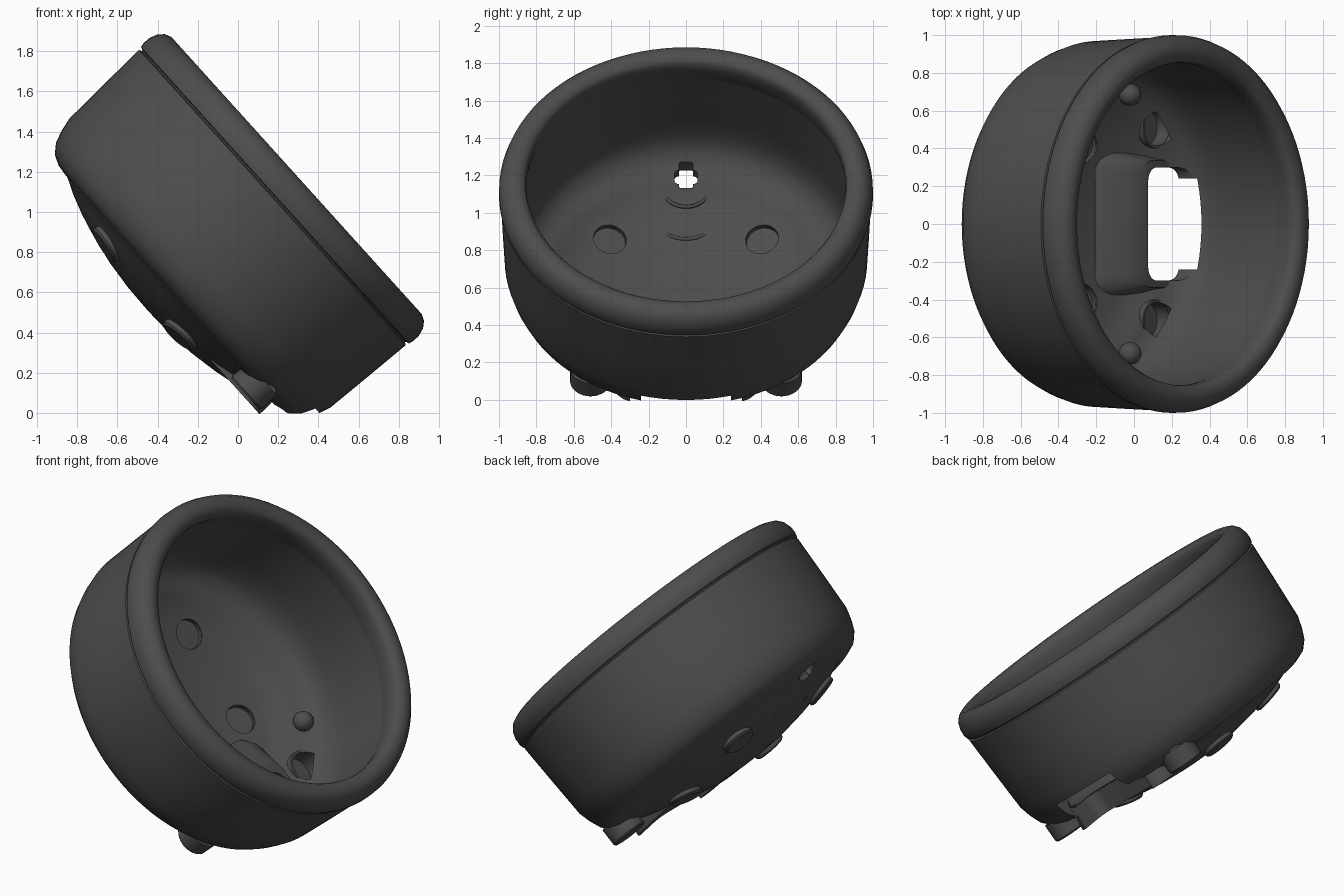
import bpy, bmesh, math
from mathutils import Matrix, Vector

if "Cube" in bpy.data.objects:
    bpy.data.objects.remove(bpy.data.objects["Cube"])

# Everything is modelled upright around local z, then tilted into place
TILT = Matrix.Translation((-0.456, 0, 0.505)) @ Matrix.Rotation(math.radians(47.9), 4, 'Y')
mat = bpy.data.materials.new("dark_grey")
mat.diffuse_color = (0.075, 0.075, 0.075, 1)
mat.use_nodes = True
mat.node_tree.nodes["Principled BSDF"].inputs["Base Color"].default_value = mat.diffuse_color


def finish(name, bm):
    bmesh.ops.remove_doubles(bm, verts=bm.verts, dist=1e-5)
    bmesh.ops.recalc_face_normals(bm, faces=bm.faces)
    me = bpy.data.meshes.new(name)
    bm.to_mesh(me)
    bm.free()
    ob = bpy.data.objects.new(name, me)
    bpy.context.collection.objects.link(ob)
    me.materials.append(mat)
    ob.matrix_world = TILT
    return ob


def revolve(name, profile, place=Matrix(), seg=96, closed=False):
    bm = bmesh.new()
    vs = [bm.verts.new((r, 0, z)) for r, z in profile]
    es = [bm.edges.new(p) for p in zip(vs, vs[1:])]
    if closed:
        es.append(bm.edges.new((vs[-1], vs[0])))
    bmesh.ops.spin(bm, geom=vs + es, cent=(0, 0, 0), axis=(0, 0, 1),
                   angle=2 * math.pi, steps=seg, use_duplicate=False)
    bm.transform(place)
    return finish(name, bm)


def rounded_rect(x0, x1, w, r, n=6):
    pts = []
    for i, (cx, cy) in enumerate([(x1 - r, w - r), (x0 + r, w - r),
                                  (x0 + r, r - w), (x1 - r, r - w)]):
        for k in range(n + 1):
            t = math.pi / 2 * (i + k / n)
            pts.append((cx + r * math.cos(t), cy + r * math.sin(t)))
    return pts


def loft(name, layers):
    # stacked outlines: (height, points)
    bm = bmesh.new()
    rings = [[bm.verts.new((x, y, z)) for x, y in pts] for z, pts in layers]
    n = len(rings[0])
    for a, b in zip(rings, rings[1:]):
        for i in range(n):
            bm.faces.new((a[i], a[(i + 1) % n], b[(i + 1) % n], b[i]))
    bm.faces.new(rings[0])
    bm.faces.new(rings[-1])
    return finish(name, bm)


def cut(target, cutters):
    for c in cutters:
        c.hide_render = True
        m = target.modifiers.new("cut", 'BOOLEAN')
        m.operation, m.solver, m.object = 'DIFFERENCE', 'EXACT', c
    bpy.context.view_layer.update()
    dg = bpy.context.evaluated_depsgraph_get()
    me = bpy.data.meshes.new_from_object(target.evaluated_get(dg))
    target.modifiers.clear()
    target.data = me


def rib(name, u, z, radius, a0, a1, thick):
    cu = bpy.data.curves.new(name, 'CURVE')
    cu.dimensions, cu.bevel_depth, cu.bevel_resolution = '3D', thick, 2
    cu.use_fill_caps = True
    sp = cu.splines.new('POLY')
    sp.points.add(16)
    for i, p in enumerate(sp.points):
        t = math.radians(a0 + (a1 - a0) * i / 16)
        p.co = (u + radius * math.cos(t), radius * math.sin(t), z, 1)
    ob = bpy.data.objects.new(name, cu)
    bpy.context.collection.objects.link(ob)
    cu.materials.append(mat)
    ob.matrix_world = TILT


# Bowl: outer side, rounded lower edge, domed base, then the inner surface
shell = revolve("bowl_shell", [
    (0, 0.008), (0.15, 0.012), (0.3, 0.027), (0.45, 0.055), (0.57, 0.085), (0.67, 0.118),
    (0.76, 0.155), (0.83, 0.162), (0.885, 0.185), (0.925, 0.23), (0.95, 0.29), (0.969, 0.36),
    (0.98, 0.6), (0.99, 0.845), (0.975, 0.852), (0.87, 0.852), (0.895, 0.5), (0.9, 0.4),
    (0.89, 0.32), (0.865, 0.265), (0.82, 0.225), (0.77, 0.2), (0.72, 0.18), (0.69, 0.15),
    (0.57, 0.112), (0.45, 0.082), (0.3, 0.054), (0.15, 0.04), (0, 0.036)])

# Rolled lip with a fine groove below it
revolve("rim_lip", [
    (0.87, 0.845), (0.975, 0.845), (0.978, 0.858), (0.994, 0.862), (1.0, 0.885), (0.999, 0.925),
    (0.986, 0.965), (0.962, 0.993), (0.93, 1.008), (0.895, 1.006), (0.868, 0.992),
    (0.857, 0.975), (0.853, 0.94), (0.86, 0.89)], closed=True)

PADS = [(u, s * 0.41) for u in (-0.38, 0.197) for s in (-1, 1)]
BOSSES = [(0.635, s * 0.51) for s in (-1, 1)]


def pad_place(u, v):
    # sits on the dome, leaning with its slope
    r = math.hypot(u, v)
    z = 0.088 if r > 0.5 else 0.058
    lean = Vector((-0.25 * u / r, -0.25 * v / r, 1)).to_track_quat('Z', 'Y')
    return Matrix.Translation((u, v, z)) @ lean.to_matrix().to_4x4()


# Surround of the lower opening
frame = loft("opening_frame", [(0.075, rounded_rect(0.29, 0.76, 0.38, 0.1)),
                               (0.125, rounded_rect(0.33, 0.76, 0.375, 0.1)),
                               (0.185, rounded_rect(0.46, 0.76, 0.345, 0.08)),
                               (0.21, rounded_rect(0.505, 0.76, 0.335, 0.08))])

# Cutters
slot = loft("slot_cutter", [(z, rounded_rect(0.56, 0.835, 0.3, 0.07)) for z in (-0.1, 0.28)])
slot2 = loft("slot_end_cutter", [(z, rounded_rect(0.7, 1.1, 0.24, 0.02)) for z in (-0.1, 0.3)])
key = loft("keyhole_cutter", [(z, rounded_rect(-0.785, -0.715, 0.062, 0.02)) for z in (0.0, 0.3)])
key2 = loft("key_tab_cutter", [(z, rounded_rect(-0.825, -0.70, 0.038, 0.01)) for z in (0.0, 0.3)])
pad_holes = [revolve("pad_cutter", [(0, -0.1), (0.09, -0.1), (0.09, 0.1), (0, 0.1)],
                     pad_place(u, v), 32) for u, v in PADS]
boss_holes = [revolve("boss_cutter", [(0, -0.1), (0.098, -0.1), (0.098, 0.24), (0, 0.24)],
                      Matrix.Translation((u, v, 0)), 32) for u, v in BOSSES]
cutters = [slot, slot2, key, key2] + pad_holes + boss_holes
cut(shell, cutters)
cut(frame, [slot, slot2] + boss_holes)
for c in cutters:
    bpy.data.objects.remove(c)

# Round pads under the base, shallow recesses from inside
for u, v in PADS:
    revolve("base_pad", [(0, -0.032), (0.088, -0.032), (0.1, -0.022), (0.1, 0.012),
                         (0.088, 0.018), (0.088, -0.005), (0, -0.005)], pad_place(u, v), 32)

# Hollow mounting bosses beside the opening
for u, v in BOSSES:
    revolve("mount_boss", [(0, 0.09), (0.102, 0.09), (0.11, 0.1), (0.11, 0.205), (0.096, 0.205),
                           (0.096, 0.12), (0, 0.12)], Matrix.Translation((u, v, 0)), 32)

# Small rounded knobs on the floor edge
for s in (-1, 1):
    prof = [(0.06 * math.cos(t), 0.225 + 0.06 * math.sin(t))
            for t in [math.radians(-90 + 15 * i) for i in range(13)]]
    revolve("floor_knob", prof, Matrix.Translation((0.4, s * 0.685, 0)), 24)

# Thin ribs on the floor near the keyhole
rib("keyhole_rib", -0.71, 0.133, 0.12, -75, 75, 0.01)
rib("floor_crescent", -0.59, 0.075, 0.18, -60, 60, 0.01)

# Smooth shading with sharp edges kept
bpy.ops.object.select_all(action='DESELECT')
for ob in bpy.context.scene.objects:
    if ob.type == 'MESH':
        ob.select_set(True)
        bpy.context.view_layer.objects.active = ob
bpy.ops.object.shade_smooth_by_angle(angle=math.radians(35))
